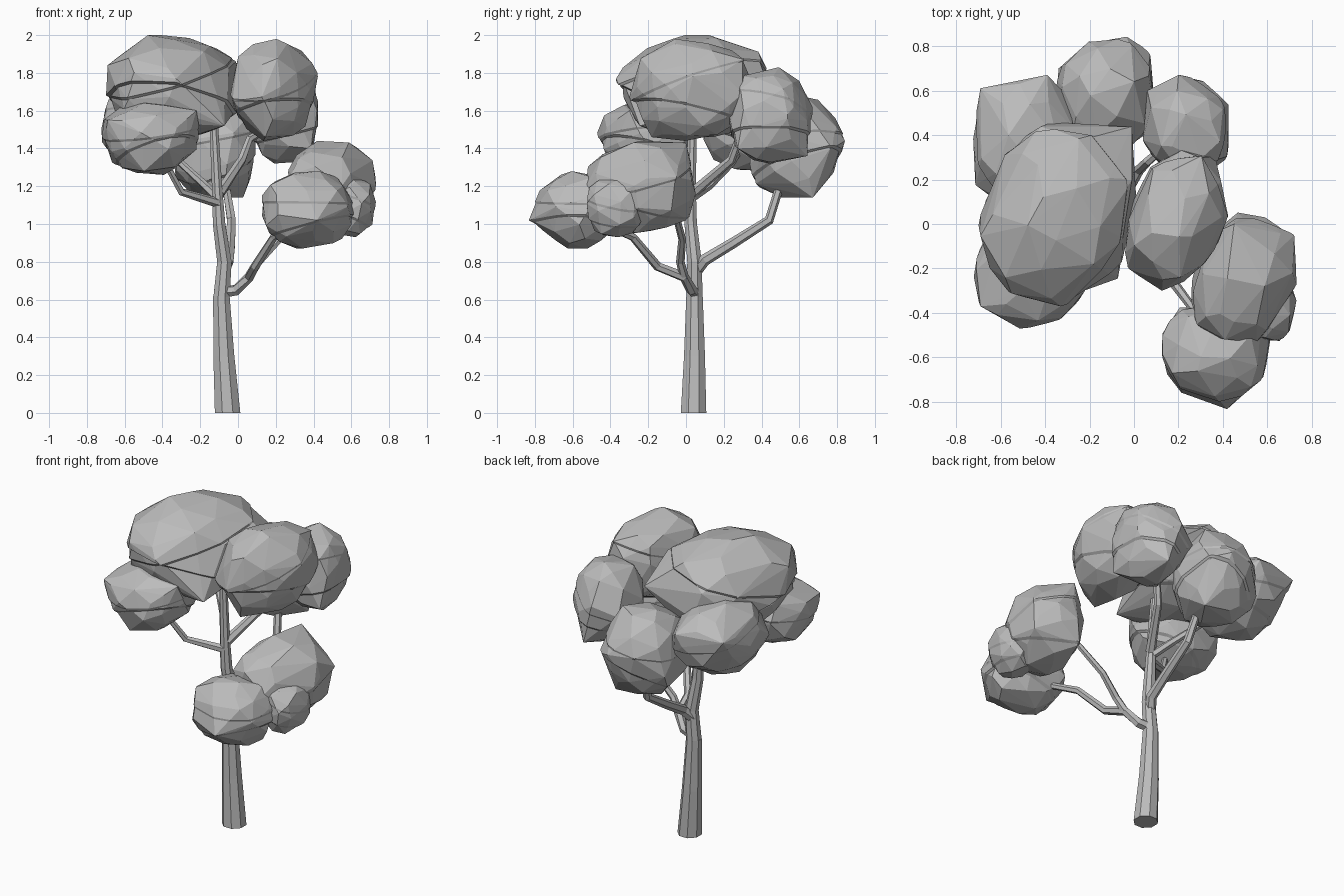
import bpy, bmesh, math, random
from mathutils import Vector, Matrix

cube = bpy.data.objects.get("Cube")
if cube:
    bpy.data.objects.remove(cube, do_unlink=True)

grey = bpy.data.materials.new("plain_grey")
grey.use_nodes = True
grey.diffuse_color = (0.5, 0.5, 0.5, 1)
bsdf = next(n for n in grey.node_tree.nodes if n.type == 'BSDF_PRINCIPLED')
bsdf.inputs["Base Color"].default_value = grey.diffuse_color
bsdf.inputs["Roughness"].default_value = 0.8


def finish(bm, name):
    bmesh.ops.recalc_face_normals(bm, faces=bm.faces)
    mesh = bpy.data.meshes.new(name)
    bm.to_mesh(mesh)
    bm.free()
    mesh.materials.append(grey)
    ob = bpy.data.objects.new(name, mesh)
    bpy.context.scene.collection.objects.link(ob)
    return ob


def limb(name, path, r0, r1, sides=6):
    """Tapered faceted tube along a bent path."""
    bm = bmesh.new()
    pts = [Vector(p) for p in path]
    rings = []
    for i, p in enumerate(pts):
        d = pts[min(i + 1, len(pts) - 1)] - pts[max(i - 1, 0)]
        if p.z == 0:
            d = Vector((0, 0, 1))
        rot = Vector((0, 0, 1)).rotation_difference(d.normalized())
        r = r0 + (r1 - r0) * i / (len(pts) - 1)
        ring = []
        for k in range(sides):
            a = math.tau * (k + 0.5) / sides
            ring.append(bm.verts.new(p + rot @ Vector((r * math.cos(a), r * math.sin(a), 0))))
        rings.append(ring)
    for a, b in zip(rings, rings[1:]):
        for k in range(sides):
            n = (k + 1) % sides
            bm.faces.new((a[k], a[n], b[n], b[k]))
    bm.faces.new(rings[0])
    bm.faces.new(rings[-1])
    return finish(bm, name)


def add_ledge(bm, centre, normal, shrink):
    """Cut across the mass and draw the lower side in, leaving an overhang."""
    normal = normal.normalized()
    for offset in (0.0, -0.012):
        bmesh.ops.bisect_plane(bm, geom=bm.verts[:] + bm.edges[:] + bm.faces[:], dist=1e-5,
                               plane_co=centre + normal * offset, plane_no=normal)
    for v in bm.verts:
        if (v.co - centre).dot(normal) < -0.01:
            v.co.x = centre.x + (v.co.x - centre.x) * shrink
            v.co.y = centre.y + (v.co.y - centre.y) * shrink


def foliage(name, x, y, z, corners=(), yaw=0, sag=1.0, count=46, seed=1):
    """Leaf clump: irregular faceted hull fitted to a box, with extra corners."""
    rng = random.Random(seed)
    turn = Matrix.Rotation(math.radians(yaw), 3, 'Z')
    spin = rng.random() * math.tau
    stretch = 1.25 if yaw else 1.0
    pts = []
    for i in range(count):
        h = 1 - 2 * (i + 0.5) / count
        h = max(-0.97, min(0.97, h + rng.uniform(-0.08, 0.08)))
        a = spin + i * 2.4 + rng.uniform(-0.25, 0.25)
        s = math.sqrt(1 - h * h)
        p = Vector((s * math.cos(a), s * math.sin(a), h))
        p = Vector([math.copysign(abs(c) ** 0.9, c) for c in p])
        p.x *= stretch
        pts.append(turn @ p * rng.uniform(0.95, 1.05))
    bm = bmesh.new()
    small = [min(p[k] for p in pts) for k in range(3)]
    large = [max(p[k] for p in pts) for k in range(3)]
    for p in pts:
        t = [(p[k] - small[k]) / (large[k] - small[k]) for k in range(3)]
        t[2] **= sag
        bm.verts.new([r[0] + (r[1] - r[0]) * f for r, f in zip((x, y, z), t)])
    for c in corners:
        bm.verts.new(c)
    bmesh.ops.convex_hull(bm, input=bm.verts[:])
    loose = [v for v in bm.verts if not v.link_faces]
    bmesh.ops.delete(bm, geom=loose, context='VERTS')
    # Two slanting overhangs
    centre = Vector((sum(x), sum(y), sum(z))) / 2
    for shift, shrink in ((0.1, 0.97), (-0.2, 0.95)):
        tilt = Vector((rng.uniform(-0.4, 0.4), rng.uniform(-0.4, 0.4), 1))
        add_ledge(bm, centre + Vector((0, 0, shift * (z[1] - z[0]))), tilt, shrink)
    return finish(bm, name)


# Trunk, flared at the foot
limb("trunk_base", [(-0.055, 0.04, 0), (-0.075, 0.045, 0.3), (-0.088, 0.045, 0.62)], 0.073, 0.047, 8)
limb("trunk_upper", [(-0.088, 0.045, 0.6), (-0.072, 0.045, 0.8), (-0.1, 0.025, 1.0),
                     (-0.11, 0.025, 1.18), (-0.13, 0.035, 1.56)], 0.047, 0.024, 8)

# Branches
limb("back_branch", [(-0.08, 0.05, 0.75), (-0.05, 0.1, 0.81), (-0.04, 0.25, 0.9), (-0.035, 0.44, 1.02),
                     (-0.06, 0.49, 1.18), (-0.1, 0.54, 1.35)], 0.034, 0.02)
limb("back_left_branch", [(-0.11, 0.03, 1.14), (-0.17, 0.12, 1.2), (-0.3, 0.24, 1.32),
                          (-0.42, 0.32, 1.45)], 0.026, 0.016)
limb("inner_branch", [(-0.1, 0.03, 1.16), (-0.06, 0.1, 1.22), (0.02, 0.24, 1.34),
                      (0.06, 0.28, 1.45), (0.2, 0.4, 1.53)], 0.03, 0.018)
limb("side_branch", [(-0.1, 0.02, 1.11), (-0.2, -0.04, 1.14), (-0.3, -0.1, 1.17),
                     (-0.36, -0.15, 1.28), (-0.42, -0.2, 1.42)], 0.026, 0.015)
limb("front_branch", [(-0.08, 0.045, 0.64), (-0.01, 0.03, 0.65), (0.06, -0.01, 0.72),
                      (0.09, -0.15, 0.775), (0.19, -0.28, 0.93), (0.28, -0.4, 0.98),
                      (0.34, -0.5, 1.03)], 0.033, 0.016)
limb("front_branch_fork", [(0.06, -0.01, 0.72), (0.11, -0.03, 0.8), (0.22, -0.02, 0.92),
                           (0.37, -0.06, 1.07)], 0.025, 0.018)

# Upper leaf clumps
foliage("main_canopy", (-0.69, 0.02), (-0.37, 0.47), (1.46, 2.0),
        [(0, 0.45, 1.72), (-0.05, -0.27, 1.52), (-0.7, 0, 1.66), (0, 0.2, 1.86), (-0.6, -0.28, 1.66)],
        yaw=58, sag=1.2, count=52, seed=3)
foliage("crown_clump", (-0.04, 0.43), (-0.3, 0.34), (1.44, 1.98),
        [(0.39, 0.2, 1.7), (-0.03, -0.2, 1.65), (0.14, -0.2, 1.46)], yaw=50, seed=5)
foliage("side_front_clump", (-0.72, -0.2), (-0.47, 0.05), (1.26, 1.64),
        [(-0.22, -0.3, 1.6), (-0.69, -0.37, 1.55), (-0.69, -0.3, 1.4), (-0.5, -0.4, 1.28)], seed=7)
foliage("side_back_clump", (-0.73, -0.25), (0.07, 0.66), (1.28, 1.74),
        [(-0.69, 0.61, 1.6), (-0.72, 0.17, 1.5), (-0.39, 0.67, 1.6)], seed=9)
foliage("back_clump", (-0.35, 0.1), (0.33, 0.82), (1.14, 1.67),
        [(-0.03, 0.85, 1.44), (0.08, 0.78, 1.4), (0, 0.64, 1.67), (-0.31, 0.64, 1.5),
         (0.04, 0.68, 1.14)], sag=1.1, seed=11)
foliage("back_corner_clump", (0.04, 0.43), (0.21, 0.66), (1.32, 1.83),
        [(0.43, 0.54, 1.58), (0.2, 0.67, 1.62), (0.06, 0.6, 1.56), (0.4, 0.26, 1.4),
         (0.28, 0.66, 1.36)], seed=13)

# Lower leaf clumps
foliage("low_upper_clump", (0.25, 0.73), (-0.52, 0.06), (0.95, 1.44),
        [(0.72, -0.05, 1.25), (0.55, -0.53, 1.2), (0.45, -0.44, 1.37), (0.45, 0, 1.43),
         (0.42, 0.02, 1.02)], yaw=65, seed=15)
foliage("low_front_clump", (0.12, 0.62), (-0.79, -0.37), (0.87, 1.28),
        [(0.42, -0.84, 1.02), (0.13, -0.5, 1.14), (0.2, -0.37, 1.06), (0.6, -0.55, 1.13)], seed=17)
foliage("low_small_clump", (0.44, 0.73), (-0.53, -0.22), (0.93, 1.26), count=36, seed=19)
